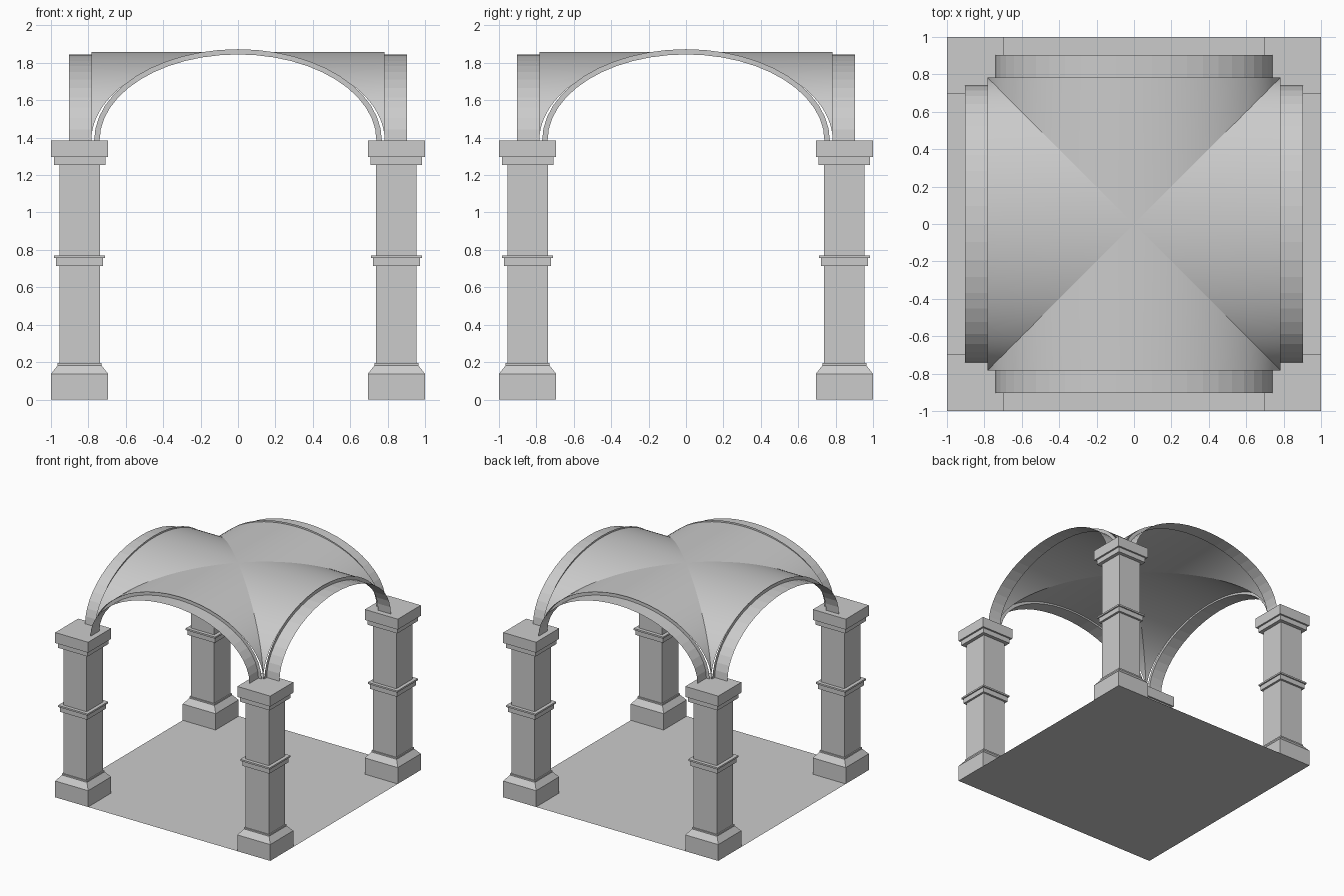
import bpy, math

if "Cube" in bpy.data.objects:
    bpy.data.objects.remove(bpy.data.objects["Cube"])

SPRING = 1.385   # height where the arches start
EDGE = 0.784     # outer edge of the vault webs
RIB_OUT = 0.904  # outer edge of the arch bands


def make(name, verts, faces, smooth=False):
    me = bpy.data.meshes.new(name)
    me.from_pydata(verts, [], faces)
    me.update()
    ob = bpy.data.objects.new(name, me)
    bpy.context.collection.objects.link(ob)
    if smooth:
        bpy.ops.object.select_all(action='DESELECT')
        ob.select_set(True)
        bpy.context.view_layer.objects.active = ob
        bpy.ops.object.shade_smooth_by_angle(angle=math.radians(30))
    return ob


def arc(a, b, n):
    """Half-ellipse from +x to -x, rising from the spring line."""
    return [(a * math.cos(math.pi * i / n), SPRING + b * math.sin(math.pi * i / n))
            for i in range(n + 1)]


def strip(name, row_a, row_b, turn, smooth=False):
    """Skin two point rows, turned by quarter turns about z."""
    c, s = [(1, 0), (0, 1), (-1, 0), (0, -1)][turn]
    verts = [(c * x - s * y, s * x + c * y, z) for x, y, z in row_a + row_b]
    n = len(row_a)
    faces = [(i, n + i, n + i + 1, i + 1)[::-1] for i in range(n - 1)]
    return make(name, verts, faces, smooth)


# Floor sheet
make("floor", [(-1, -1, 0), (1, -1, 0), (1, 1, 0), (-1, 1, 0)], [(0, 1, 2, 3)])

# Square pier: stacked (half width, height) profile
PIER = [(0.153, 0), (0.153, 0.137), (0.117, 0.183), (0.117, 0.195), (0.108, 0.195),
        (0.108, 0.715), (0.126, 0.715), (0.126, 0.757), (0.137, 0.757), (0.137, 0.771),
        (0.108, 0.771), (0.108, 1.255), (0.138, 1.255), (0.138, 1.297),
        (0.153, 1.297), (0.153, SPRING)]
for sx in (-1, 1):
    for sy in (-1, 1):
        verts = [(sx * 0.847 + h * u, sy * 0.847 + h * v, z) for h, z in PIER
                 for u, v in ((-1, -1), (1, -1), (1, 1), (-1, 1))]
        faces = [(4 * k + i, 4 * k + (i + 1) % 4, 4 * k + 4 + (i + 1) % 4, 4 * k + 4 + i)
                 for k in range(len(PIER) - 1) for i in range(4)]
        top = 4 * (len(PIER) - 1)
        faces += [(3, 2, 1, 0), (top, top + 1, top + 2, top + 3)]
        make("pier", verts, faces)

# One side of the vault, repeated on all four sides
for turn in range(4):
    # Curved web from the side edge to the groin diagonals
    p = arc(EDGE, 0.473, 48)
    strip("vault_web", [(x, -abs(x), z) for x, z in p],
          [(x, -EDGE, z) for x, z in p], turn, True)
    # Arch band outside the web
    inner = arc(0.74, 0.46, 24)
    strip("arch_band", [(x, -EDGE, z) for x, z in inner],
          [(x, -RIB_OUT, z) for x, z in inner], turn)
    # Upright ring where band meets web
    outer = arc(0.769, 0.488, 24)
    strip("arch_ring", [(x, -EDGE - 0.002, z) for x, z in outer],
          [(x, -EDGE - 0.002, z) for x, z in inner], turn)
